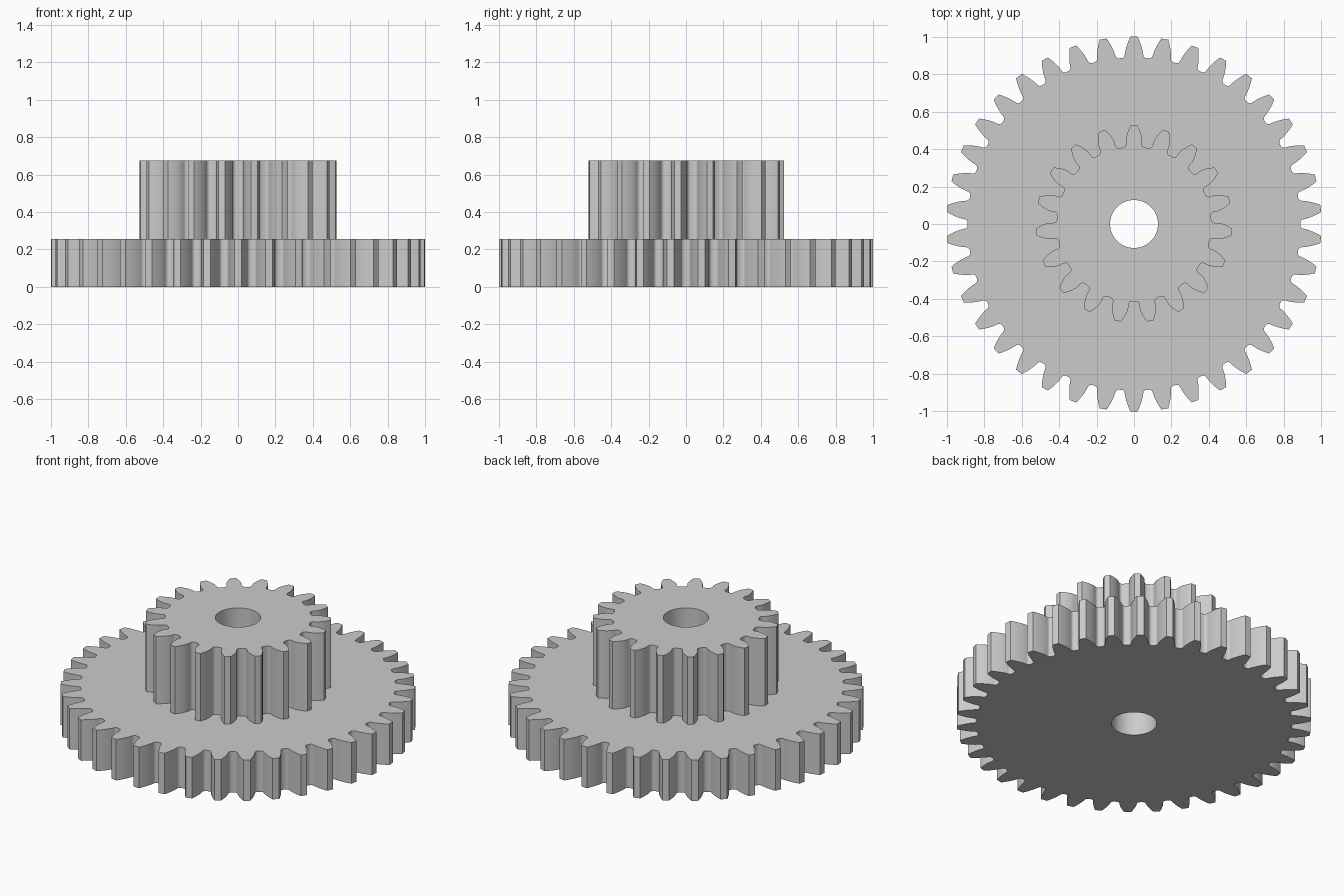
import bpy
import bmesh
from math import acos, atan2, cos, hypot, pi, radians, sin, sqrt, tan
from mathutils import Vector

if "Cube" in bpy.data.objects:
    bpy.data.objects.remove(bpy.data.objects["Cube"], do_unlink=True)

MODULE = 0.05
PRESSURE = radians(20)
BORE = 0.128

grey = bpy.data.materials.new("light_grey")
grey.use_nodes = True
grey.diffuse_color = (0.6, 0.6, 0.6, 1)
grey.node_tree.nodes["Principled BSDF"].inputs["Base Color"].default_value = (0.6, 0.6, 0.6, 1)


def inv(a):
    return tan(a) - a


def half_tooth(teeth):
    """(radius, angle from tooth centre) from the tip down to the root."""
    pitch = MODULE * teeth / 2
    base = pitch * cos(PRESSURE)
    tip = pitch + MODULE
    root = pitch - 1.25 * MODULE
    fillet = 0.38 * MODULE

    def half_angle(r):
        return pi / (2 * teeth) + inv(PRESSURE) - inv(acos(min(1, base / r)))

    # Involute flank
    fillet_top = sqrt((root + fillet) ** 2 - fillet ** 2)
    low = max(base, fillet_top)
    steps = 8
    pts = []
    for i in range(steps + 1):
        r = tip + (low - tip) * i / steps
        pts.append((r, half_angle(r)))
    # Radial flank below the base circle
    start = half_angle(low)
    if fillet_top < low - 1e-5:
        pts.append((fillet_top, start))
    # Root fillet, an arc tangent to the flank and the root circle
    centre = root + fillet
    swing = atan2(fillet, fillet_top)
    sweep = pi / 2 - swing
    for i in range(1, 5):
        a = pi / 2 + swing + sweep * i / 4 - swing
        x = centre + fillet * cos(a + swing)
        y = -fillet * sin(a + swing)
        pts.append((hypot(x, y), start + swing + atan2(y, x)))
    return pts


def gear_outline(teeth):
    half = half_tooth(teeth)
    tooth = [(r, -a) for r, a in reversed(half)] + [(half[0][0], 0)] + half
    outline = []
    for k in range(teeth):
        mid = pi / 2 + 2 * pi * k / teeth
        outline += [(r * cos(mid + a), r * sin(mid + a)) for r, a in tooth]
    return outline


def add_gear(name, teeth, z0, z1):
    bm = bmesh.new()
    circle = [(BORE * cos(2 * pi * i / 64), BORE * sin(2 * pi * i / 64)) for i in range(64)]
    edges = []
    for loop in (gear_outline(teeth), circle):
        verts = [bm.verts.new((x, y, z0)) for x, y in loop]
        edges += [bm.edges.new((v, verts[i - 1])) for i, v in enumerate(verts)]
    # Fill the ring, then raise it to full thickness
    bmesh.ops.triangle_fill(bm, edges=edges, use_beauty=True, normal=Vector((0, 0, 1)))
    result = bmesh.ops.extrude_face_region(bm, geom=bm.faces[:], use_keep_orig=True)
    top = [g for g in result["geom"] if isinstance(g, bmesh.types.BMVert)]
    bmesh.ops.translate(bm, verts=top, vec=(0, 0, z1 - z0))
    bmesh.ops.recalc_face_normals(bm, faces=bm.faces[:])
    mesh = bpy.data.meshes.new(name)
    bm.to_mesh(mesh)
    bm.free()
    mesh.materials.append(grey)
    obj = bpy.data.objects.new(name, mesh)
    bpy.context.collection.objects.link(obj)
    bpy.ops.object.select_all(action="DESELECT")
    obj.select_set(True)
    bpy.context.view_layer.objects.active = obj
    bpy.ops.object.shade_smooth_by_angle(angle=radians(25))


add_gear("large_gear", 38, 0, 0.255)
add_gear("small_gear", 19, 0.255, 0.675)
